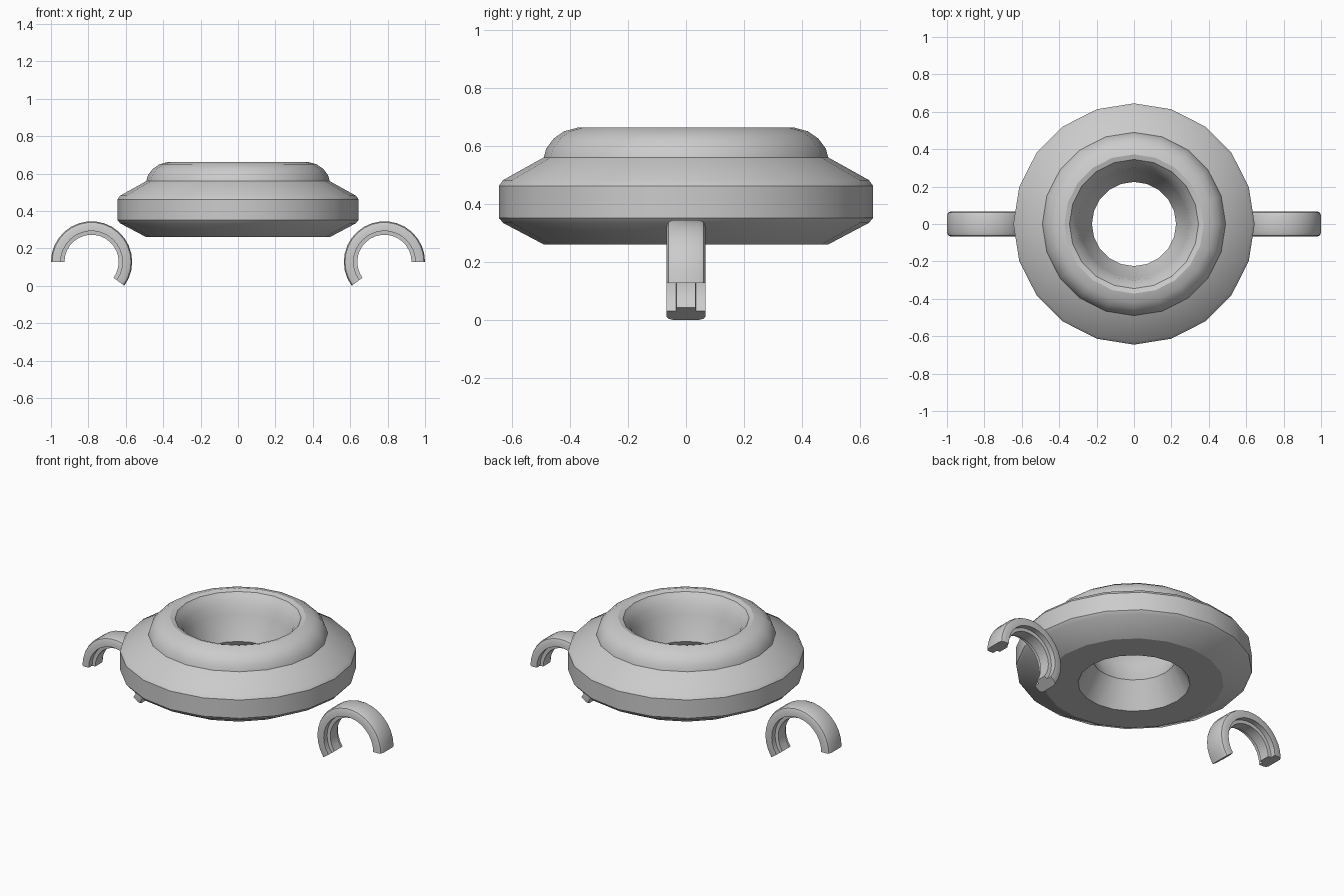
import bpy
from math import cos, sin, tau, radians

if "Cube" in bpy.data.objects:
    bpy.data.objects.remove(bpy.data.objects["Cube"])


def add_mesh(name, verts, faces):
    mesh = bpy.data.meshes.new(name)
    mesh.from_pydata(verts, [], faces)
    mesh.validate()
    obj = bpy.data.objects.new(name, mesh)
    bpy.context.collection.objects.link(obj)
    bpy.ops.object.select_all(action='DESELECT')
    bpy.context.view_layer.objects.active = obj
    obj.select_set(True)
    bpy.ops.object.mode_set(mode='EDIT')
    bpy.ops.mesh.select_all(action='SELECT')
    bpy.ops.mesh.normals_make_consistent(inside=False)
    bpy.ops.object.mode_set(mode='OBJECT')
    bpy.ops.object.shade_smooth_by_angle(angle=radians(28))
    return obj


def bridge(rings, n, closed):
    """Quads between successive closed rings of n points."""
    count = rings if closed else rings - 1
    return [(i * n + j, i * n + (j + 1) % n,
             (i + 1) % rings * n + (j + 1) % n, (i + 1) % rings * n + j)
            for i in range(count) for j in range(n)]


# Ring body: closed (radius, height) profile turned in 20 steps
profile = [(0.225, 0.41), (0.306, 0.26), (0.49, 0.26), (0.63, 0.334),
           (0.645, 0.352), (0.645, 0.462), (0.63, 0.482), (0.49, 0.56),
           (0.482, 0.59), (0.456, 0.625), (0.42, 0.65), (0.372, 0.663),
           (0.345, 0.655), (0.332, 0.638), (0.302, 0.60), (0.29, 0.545)]
STEPS = 20
verts = [(r * cos(i * tau / STEPS), r * sin(i * tau / STEPS), z)
         for i in range(STEPS) for r, z in profile]
add_mesh("ring_body", verts, bridge(STEPS, len(profile), True))

# Hooks: stepped (radius, y) section swept along an arc, one on each side
section = [(0.145, -0.033), (0.165, -0.035), (0.165, -0.067), (0.198, -0.067),
           (0.211, -0.061), (0.217, -0.046), (0.217, 0.046), (0.211, 0.061),
           (0.198, 0.067), (0.165, 0.067), (0.165, 0.035), (0.145, 0.033)]
ARC = 18
for side, name in ((1, "right_hook"), (-1, "left_hook")):
    verts = []
    for i in range(ARC + 1):
        a = radians(216 * i / ARC)
        verts += [(side * (0.783 + r * cos(a)), y, 0.128 + r * sin(a))
                  for r, y in section]
    n = len(section)
    faces = bridge(ARC + 1, n, False)
    faces += [tuple(range(n)), tuple(range(ARC * n, (ARC + 1) * n))]
    add_mesh(name, verts, faces)
